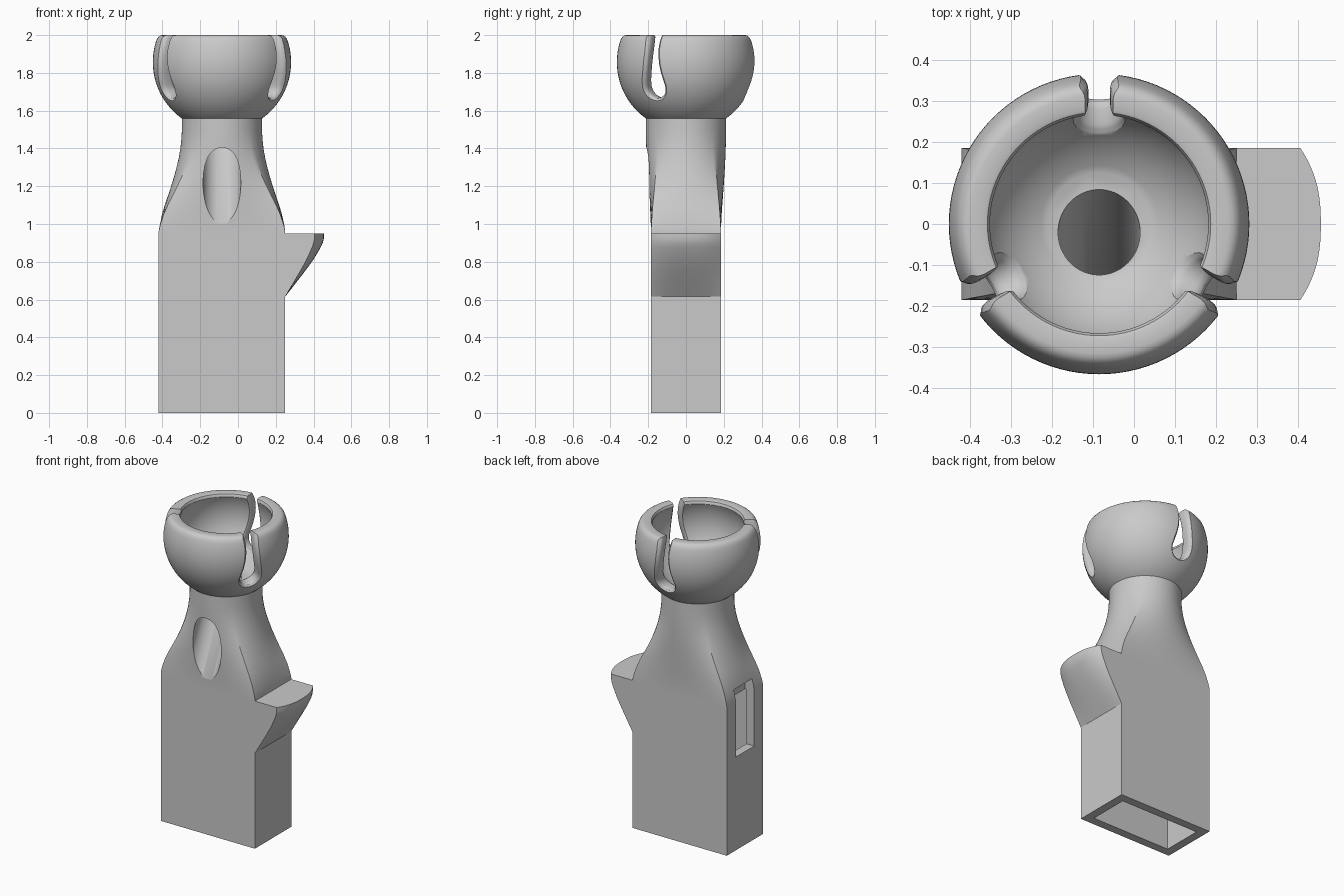
import bpy, bmesh
from math import sin, cos, pi, sqrt, radians, asin
from mathutils import Vector, Matrix

old = bpy.data.objects.get("Cube")
if old:
    bpy.data.objects.remove(old, do_unlink=True)

CX = -0.085             # axis of the post
ZC = 1.857              # centre of the ball cup
R_OUT, R_IN = 0.366, 0.293

grey = bpy.data.materials.new("plain_grey")
grey.use_nodes = True
grey.diffuse_color = (0.59, 0.59, 0.59, 1)
bsdf = next(n for n in grey.node_tree.nodes if n.type == 'BSDF_PRINCIPLED')
bsdf.inputs["Base Color"].default_value = grey.diffuse_color


def loft(name, rings):
    """Closed solid skinned through rings of equal length."""
    bm = bmesh.new()
    rows = [[bm.verts.new(p) for p in ring] for ring in rings]
    n = len(rows[0])
    for a, b in zip(rows, rows[1:]):
        for i in range(n):
            j = (i + 1) % n
            bm.faces.new((a[i], a[j], b[j], b[i]))
    bm.faces.new(rows[0])
    bm.faces.new(rows[-1])
    bmesh.ops.recalc_face_normals(bm, faces=bm.faces)
    mesh = bpy.data.meshes.new(name)
    bm.to_mesh(mesh)
    bm.free()
    mesh.materials.append(grey)
    ob = bpy.data.objects.new(name, mesh)
    bpy.context.collection.objects.link(ob)
    return ob


def activate(ob):
    bpy.ops.object.select_all(action='DESELECT')
    ob.select_set(True)
    bpy.context.view_layer.objects.active = ob


def cut(target, cutter):
    cutter.hide_render = True
    mod = target.modifiers.new("cut", 'BOOLEAN')
    mod.operation, mod.solver, mod.object = 'DIFFERENCE', 'EXACT', cutter
    mod.use_self = True
    activate(target)
    bpy.ops.object.modifier_apply(modifier=mod.name)
    bpy.data.objects.remove(cutter, do_unlink=True)


def box(name, x0, x1, hy, z0, z1):
    return loft(name, [[(x0, -hy, z), (x1, -hy, z), (x1, hy, z), (x0, hy, z)]
                       for z in (z0, z1)])


def circle(r, z, n=96):
    return [(CX + r * cos(2 * pi * i / n), r * sin(2 * pi * i / n), z) for i in range(n)]


# Body: rectangular sleeve blending into a round neck
def body_ring(z, t, n=24):
    ring = []
    hx, hy, r = 0.335, 0.185, 0.212
    for side in range(4):
        for i in range(n):
            s = -1 + 2 * i / n
            a = pi / 2 * side + pi / 4 * s
            rect = [(hx, s * hy), (-s * hx, hy), (-hx, -s * hy), (s * hx, -hy)][side]
            x = t * rect[0] + (1 - t) * r * cos(a)
            y = t * rect[1] + (1 - t) * r * sin(a)
            ring.append((CX + x, y, z))
    return ring


blend = [(0, 1), (0.94, 1), (0.96, 1), (1.0, 0.95), (1.05, 0.86), (1.1, 0.74),
         (1.15, 0.6), (1.2, 0.465), (1.25, 0.34), (1.3, 0.23), (1.35, 0.135),
         (1.4, 0.065), (1.45, 0.02), (1.5, 0), (1.56, 0)]
body = loft("sleeve_and_neck", [body_ring(z, t) for z, t in blend])

# Cup: turned ball socket with a rounded rim
profile = []
a0, a1 = asin((1.555 - ZC) / R_OUT), asin((1.965 - ZC) / R_OUT)
for i in range(25):
    a = a0 + (a1 - a0) * i / 24
    profile.append((R_OUT * cos(a), ZC + R_OUT * sin(a)))
profile += [(0.344, 1.98), (0.336, 1.991), (0.326, 1.998), (0.315, 2.0),
            (0.28, 2.0), (0.272, 1.997), (0.268, 1.99)]
b0, b1 = asin((1.98 - ZC) / R_IN), asin((1.592 - ZC) / R_IN)
for i in range(25):
    a = b0 + (b1 - b0) * i / 24
    profile.append((R_IN * cos(a), ZC + R_IN * sin(a)))
cup = loft("ball_cup", [circle(r, z) for r, z in profile])

# Teardrop slot outline: round foot, narrow throat, slightly flared mouth
half = [(0.055 * sin(a), 1.725 - 0.055 * cos(a)) for a in
        [radians(d) for d in range(0, 106, 15)]]
half += [(0.05, 1.76), (0.041, 1.8), (0.033, 1.845), (0.028, 1.89), (0.026, 1.93),
         (0.028, 1.97), (0.034, 2.0), (0.042, 2.03), (0.05, 2.06)]
outline = half + [(-u, z) for u, z in reversed(half[1:])]


def widen(d):
    """Outline pushed outward by d."""
    n = len(outline)
    pts = []
    for i, (u, z) in enumerate(outline):
        p, q = outline[i - 1], outline[(i + 1) % n]
        t = Vector((q[0] - p[0], q[1] - p[1])).normalized()
        pts.append((u + d * t.y, z - d * t.x))
    return pts


def slot_cutter(angle):
    """Outline carried outward through concentric shells, flat at both ends."""
    fo, fi = 0.03, 0.014
    steps = [0.85, 0.6, 0.35, 0]
    shells = [(0.27, 0.03)]
    shells += [(R_IN + fi * (1 - s), fi * (1 - sqrt(1 - s * s))) for s in steps]
    shells += [(R_OUT - fo * (1 - s), fo * (1 - sqrt(1 - s * s))) for s in reversed(steps)]
    shells.append((0.4, 0.047))
    rings = [[(0.05, u, z) for u, z in widen(0.03)]]
    for rho, d in shells:
        rings.append([(sqrt(rho * rho - u * u - (z - ZC) ** 2), u, z) for u, z in widen(d)])
    rings.append([(0.55, u, z) for u, z in widen(0.047)])
    rot = Matrix.Rotation(angle, 3, 'Z')
    return loft("slot_cutter", [[Vector((CX, 0, 0)) + rot @ Vector(p) for p in ring]
                                for ring in rings])


for deg in (90, 210, 330):
    cut(cup, slot_cutter(radians(deg)))


# Slanted passage from the cup floor to the front of the neck
def passage():
    rings = []
    for z in (0.7, 1.8):
        cy = -0.02 + 0.46 * (z - 1.592)
        rings.append([(CX + 0.1 * cos(2 * pi * i / 64),
                       cy + 0.104 * sin(2 * pi * i / 64), z) for i in range(64)])
    return loft("passage_cutter", rings)


cut(cup, passage())
cut(body, passage())

# Open hollow in the sleeve and the catch window in its side
cut(body, box("hollow_cutter", CX - 0.28, CX + 0.28, 0.13, -0.1, 0.95))
cut(body, box("window_cutter", -0.6, -0.355, 0.093, 0.6, 1.03))

# Catch: wedge with a bowed outer end
wedge = [(-0.05, 0.95), (1, 0.95), (1, 0.925), (0.97, 0.9), (0.92, 0.878), (0.83, 0.845),
         (0.7, 0.803), (0.5, 0.747), (0.25, 0.681), (0, 0.615), (-0.05, 0.615)]
rings = []
for i in range(25):
    y = 0.185 * (-1 + i / 12)
    reach = 0.205 - 0.05 * (abs(y) / 0.185) ** 2.5
    rings.append([(0.25 + k * reach, y, z) for k, z in wedge])
catch = loft("side_catch", rings)

for ob in (body, cup, catch):
    activate(ob)
    bpy.ops.object.shade_smooth_by_angle(angle=radians(32))
